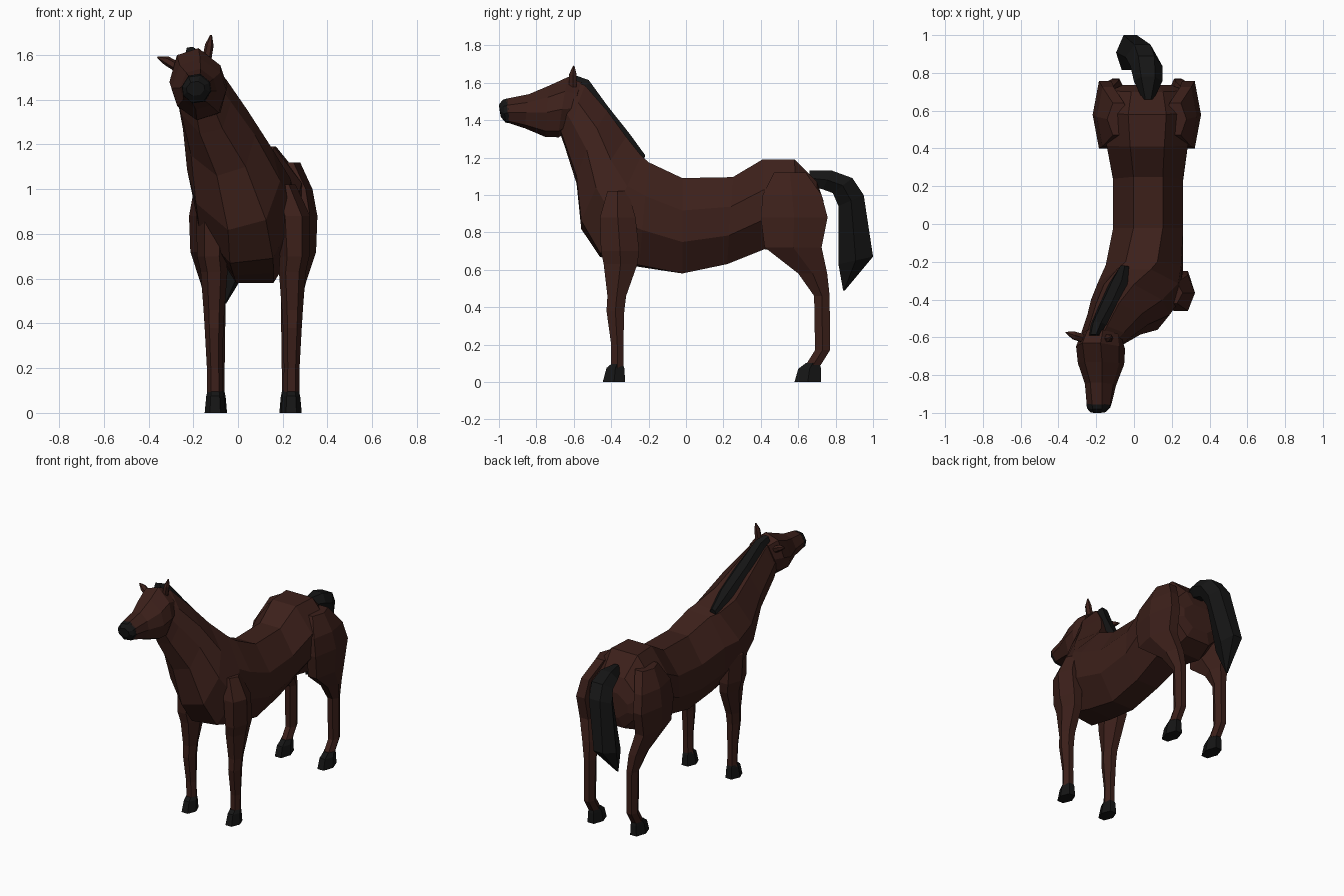
import bpy, bmesh
from mathutils import Vector

def material(name, rgb):
    m = bpy.data.materials.new(name)
    m.diffuse_color = (*rgb, 1)
    return m

COAT = material("brown_coat", (0.046, 0.0145, 0.0105))
DARK = material("black_hair_and_hoof", (0.0075, 0.0075, 0.0075))
X = Vector((1, 0, 0))
OCT = [(.42, 1), (1, .66), (1, .33), (.45, 0), (-.45, 0), (-1, .33), (-1, .66), (-.42, 1)]
HEX = [(.5, 1), (1, .5), (.5, 0), (-.5, 0), (-1, .5), (-.5, 1)]

def loft(name, rings, mat, shape=OCT, side=None):
    """Flat-faced skin through rings: (top xyz, bottom xyz, half width)."""
    bm = bmesh.new()
    loops = []
    for r in rings:
        top, bot, w = Vector(r[0:3]), Vector(r[3:6]), r[6]
        s = side or (top - bot).cross(Vector((0, -1, 0))).normalized()
        if s.x < 0:
            s = -s
        loops.append([bm.verts.new(bot.lerp(top, t) + s * w * k) for k, t in shape])
    n = len(shape)
    for a, b in zip(loops, loops[1:]):
        for i in range(n):
            j = (i + 1) % n
            bm.faces.new((a[i], a[j], b[j], b[i]))
    bm.faces.new(loops[0])
    bm.faces.new(loops[-1])
    bmesh.ops.recalc_face_normals(bm, faces=bm.faces)
    me = bpy.data.meshes.new(name)
    bm.to_mesh(me)
    bm.free()
    me.materials.append(mat)
    ob = bpy.data.objects.new(name, me)
    bpy.context.collection.objects.link(ob)
    return ob

# torso and turned neck
loft("torso_and_neck", [
    (.07, .735, .97, .07, .735, .80, .13),
    (.07, .70, 1.07, .07, .715, .73, .20),
    (.07, .58, 1.19, .07, .60, .68, .24),
    (.07, .41, 1.19, .07, .42, .71, .215),
    (.075, .25, 1.095, .075, .22, .63, .185),
    (.075, -.02, 1.09, .075, -.02, .58, .185),
    (.04, -.20, 1.17, .07, -.25, .62, .20),
    (.00, -.24, 1.20, .06, -.46, .68, .215),
    (-.08, -.32, 1.29, .04, -.56, .84, .195),
    (-.14, -.42, 1.43, -.03, -.585, 1.08, .15),
    (-.19, -.54, 1.575, -.12, -.645, 1.26, .115),
    (-.21, -.60, 1.60, -.15, -.68, 1.36, .09)], COAT)

# head, tilted to one side
loft("head", [
    (-.205, -.56, 1.59, -.14, -.62, 1.36, .10),
    (-.225, -.63, 1.615, -.13, -.68, 1.325, .12),
    (-.215, -.73, 1.57, -.135, -.75, 1.325, .115),
    (-.20, -.84, 1.53, -.155, -.86, 1.365, .078),
    (-.195, -.96, 1.51, -.175, -.95, 1.39, .063)], COAT)
loft("muzzle", [
    (-.195, -.955, 1.512, -.175, -.945, 1.388, .064),
    (-.195, -.98, 1.505, -.18, -.965, 1.39, .06),
    (-.195, -1.0, 1.48, -.185, -.99, 1.42, .04)], DARK)

# ears
EARS = {"left_ear": [(-.27, -.605, 1.545, .028), (-.32, -.59, 1.575, .026), (-.36, -.575, 1.59, .005)],
        "right_ear": [(-.14, -.605, 1.58, .026), (-.128, -.605, 1.645, .024), (-.12, -.60, 1.69, .005)]}
for name, pts in EARS.items():
    d = Vector(pts[-1][:3]) - Vector(pts[0][:3])
    across = d.cross(Vector((0, 1, 0))).normalized()
    loft(name, [(x, y + r * .8, z, x, y - r * .8, z, r * .8) for x, y, z, r in pts],
         COAT, HEX, across if across.x > 0 else -across)

# mane along the crest
loft("mane", [
    (-.06, -.22, 1.21, -.04, -.23, 1.16, .025),
    (-.09, -.30, 1.32, -.075, -.33, 1.25, .05),
    (-.145, -.42, 1.47, -.13, -.45, 1.41, .052),
    (-.195, -.52, 1.61, -.18, -.55, 1.53, .042),
    (-.215, -.585, 1.635, -.205, -.595, 1.57, .028)], DARK, HEX)

# tail, arching back then swinging to one side
loft("tail", [
    (.075, .66, 1.13, .075, .66, 1.05, .03),
    (.075, .78, 1.13, .075, .73, 1.03, .075),
    (.065, .89, 1.09, .065, .785, 1.01, .085),
    (.045, .95, 1.0, .035, .815, .94, .085),
    (-.02, 1.0, .67, -.03, .815, .63, .07),
    (-.06, .85, .49, -.06, .84, .49, .008)], DARK, HEX, X)

# legs: z, front y, back y, sideways offset, half width
FRONT = [(1.02, -.42, -.31, .13, .06), (.88, -.46, -.27, .18, .075),
         (.70, -.455, -.25, .185, .066), (.63, -.44, -.26, .175, .06),
         (.46, -.42, -.32, .175, .047), (.38, -.425, -.33, .175, .042),
         (.20, -.40, -.335, .172, .035), (.075, -.40, -.335, .17, .036)]
FRONT_HOOF = [(.10, -.395, -.34, .17, .034), (.075, -.425, -.33, .17, .04), (0, -.445, -.325, .17, .047)]
HIND = [(1.12, .47, .64, .15, .06), (1.0, .41, .725, .205, .06),
        (.88, .40, .757, .22, .067), (.72, .42, .725, .215, .066),
        (.58, .60, .755, .18, .055), (.46, .685, .768, .165, .041),
        (.17, .69, .77, .165, .037), (.09, .64, .72, .165, .036)]
HIND_HOOF = [(.10, .64, .715, .165, .036), (.07, .60, .722, .165, .042), (0, .58, .722, .165, .048)]
for side, s in (("left", -1), ("right", 1)):
    for part, rows, mat in (("front_leg", FRONT, COAT), ("front_hoof", FRONT_HOOF, DARK),
                            ("hind_leg", HIND, COAT), ("hind_hoof", HIND_HOOF, DARK)):
        rings = [(.068 + s * o, yb, z, .068 + s * o, yf, z, w) for z, yf, yb, o, w in rows]
        loft(f"{side}_{part}", rings, mat, HEX, X)
